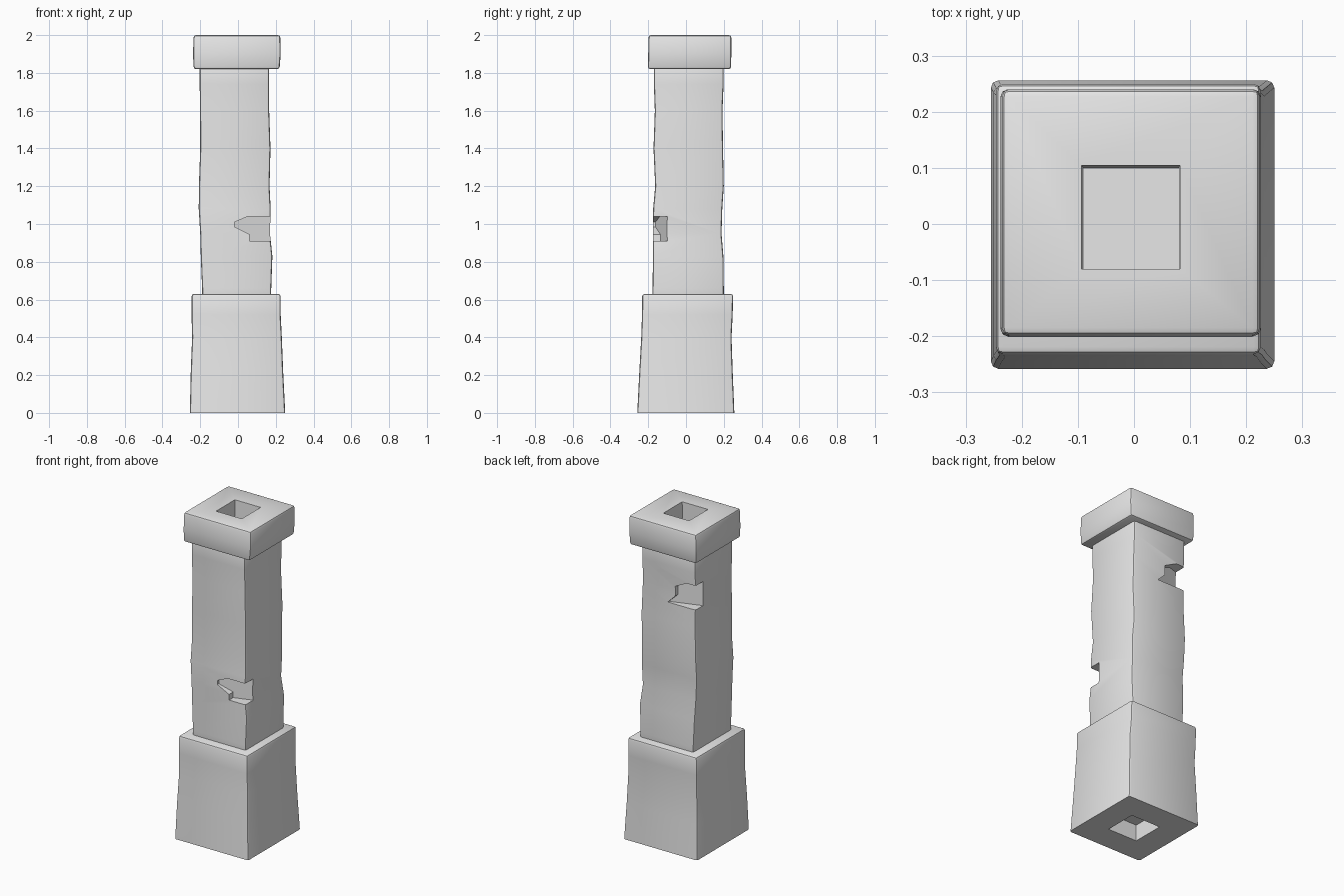
import bpy, bmesh

cube = bpy.data.objects.get("Cube")
if cube:
    bpy.data.objects.remove(cube, do_unlink=True)

# Single pale stone colour
stone = bpy.data.materials.new("pale_stone")
stone.use_nodes = True
colour = (0.8, 0.8, 0.8, 1)
stone.diffuse_color = colour
bsdf = stone.node_tree.nodes["Principled BSDF"]
bsdf.inputs["Base Color"].default_value = colour
bsdf.inputs["Roughness"].default_value = 0.9


def link(name, bm):
    bmesh.ops.recalc_face_normals(bm, faces=bm.faces)
    mesh = bpy.data.meshes.new(name)
    bm.to_mesh(mesh)
    bm.free()
    obj = bpy.data.objects.new(name, mesh)
    bpy.context.collection.objects.link(obj)
    mesh.materials.append(stone)
    return obj


def loft(bm, rings):
    """Bridge consecutive point rings and close both ends."""
    loops = [[bm.verts.new(p) for p in ring] for ring in rings]
    for a, b in zip(loops, loops[1:]):
        for i in range(len(a)):
            j = (i + 1) % len(a)
            bm.faces.new((a[i], a[j], b[j], b[i]))
    bm.faces.new(loops[0])
    bm.faces.new(loops[-1])


def stone_block(name, sections, bevel):
    """Uneven square block from sections (z, x_min, x_max, y_min, y_max)."""
    bm = bmesh.new()
    loft(bm, [[(x0, y0, z), (x1, y0, z), (x1, y1, z), (x0, y1, z)]
              for z, x0, x1, y0, y1 in sections])
    bmesh.ops.recalc_face_normals(bm, faces=bm.faces)
    # Soften the outer corners; pits and the ground edge stay crisp
    worn = [e for e in bm.edges
            if e.calc_face_angle(0) > 0.6
            and all(abs(v.co.x) > 0.14 for v in e.verts)
            and any(v.co.z > 0.001 for v in e.verts)]
    bmesh.ops.bevel(bm, geom=worn, offset=bevel, segments=2,
                    profile=0.5, affect='EDGES')
    return link(name, bm)


def select_only(obj):
    bpy.ops.object.select_all(action='DESELECT')
    obj.select_set(True)
    bpy.context.view_layer.objects.active = obj


def chip(obj, outline, corner, side):
    """Cut a wedge-shaped chip; outline is (distance from corner, z)."""
    cx, cy = corner
    outer = [(cx - side * d, cy + side * -0.1, z) for d, z in outline]
    inner = [(cx - side * d, cy + side * (0.075 - 0.33 * d), z)
             for d, z in outline]
    bm = bmesh.new()
    loft(bm, [outer, inner])
    cutter = link("chip_cutter", bm)
    cutter.hide_render = True
    select_only(obj)
    mod = obj.modifiers.new("chip", 'BOOLEAN')
    mod.operation = 'DIFFERENCE'
    mod.solver = 'EXACT'
    mod.object = cutter
    bpy.ops.object.modifier_apply(modifier=mod.name)
    bpy.data.objects.remove(cutter, do_unlink=True)


# Plinth, flared to the ground, with a square pit underneath
base = stone_block("base", [
    (0.10, -0.10, 0.10, -0.10, 0.10),
    (0.00, -0.10, 0.10, -0.10, 0.10),
    (0.00, -0.255, 0.25, -0.258, 0.256),
    (0.22, -0.25, 0.239, -0.247, 0.247),
    (0.40, -0.243, 0.232, -0.237, 0.241),
    (0.52, -0.246, 0.226, -0.233, 0.247),
    (0.63, -0.246, 0.226, -0.232, 0.25),
], 0.013)

# Shaft with wavering sides
shaft = stone_block("shaft", [
    (0.56, -0.188, 0.175, -0.177, 0.2),
    (0.66, -0.19, 0.176, -0.177, 0.2),
    (0.83, -0.197, 0.182, -0.175, 0.198),
    (0.95, -0.2, 0.169, -0.176, 0.188),
    (1.08, -0.208, 0.173, -0.174, 0.192),
    (1.20, -0.207, 0.167, -0.163, 0.2),
    (1.40, -0.2, 0.172, -0.172, 0.196),
    (1.60, -0.201, 0.165, -0.165, 0.193),
    (1.74, -0.203, 0.164, -0.17, 0.199),
    (1.86, -0.203, 0.164, -0.17, 0.199),
], 0.012)

# Cap with a square pit in its top
cap = stone_block("cap", [
    (1.82, -0.235, 0.22, -0.202, 0.238),
    (1.90, -0.238, 0.226, -0.2, 0.24),
    (2.00, -0.235, 0.224, -0.198, 0.24),
    (2.00, -0.094, 0.082, -0.08, 0.104),
    (1.89, -0.09, 0.08, -0.08, 0.1),
], 0.013)

# Broken chips on the front left and back right corners of the shaft
chip(shaft, [(0.19, 0.985), (0.19, 1.01), (0.12, 1.04), (-0.05, 1.04),
             (-0.05, 0.91), (0.11, 0.91), (0.11, 0.945), (0.17, 0.975)],
     (0.172, -0.174), 1)
chip(shaft, [(0.19, 1.51), (0.14, 1.56), (0.14, 1.62), (0.06, 1.66),
             (-0.05, 1.66), (-0.05, 1.51)],
     (-0.202, 0.195), -1)

for part in (base, shaft, cap):
    select_only(part)
    bpy.ops.object.shade_smooth_by_angle(angle=0.7)
